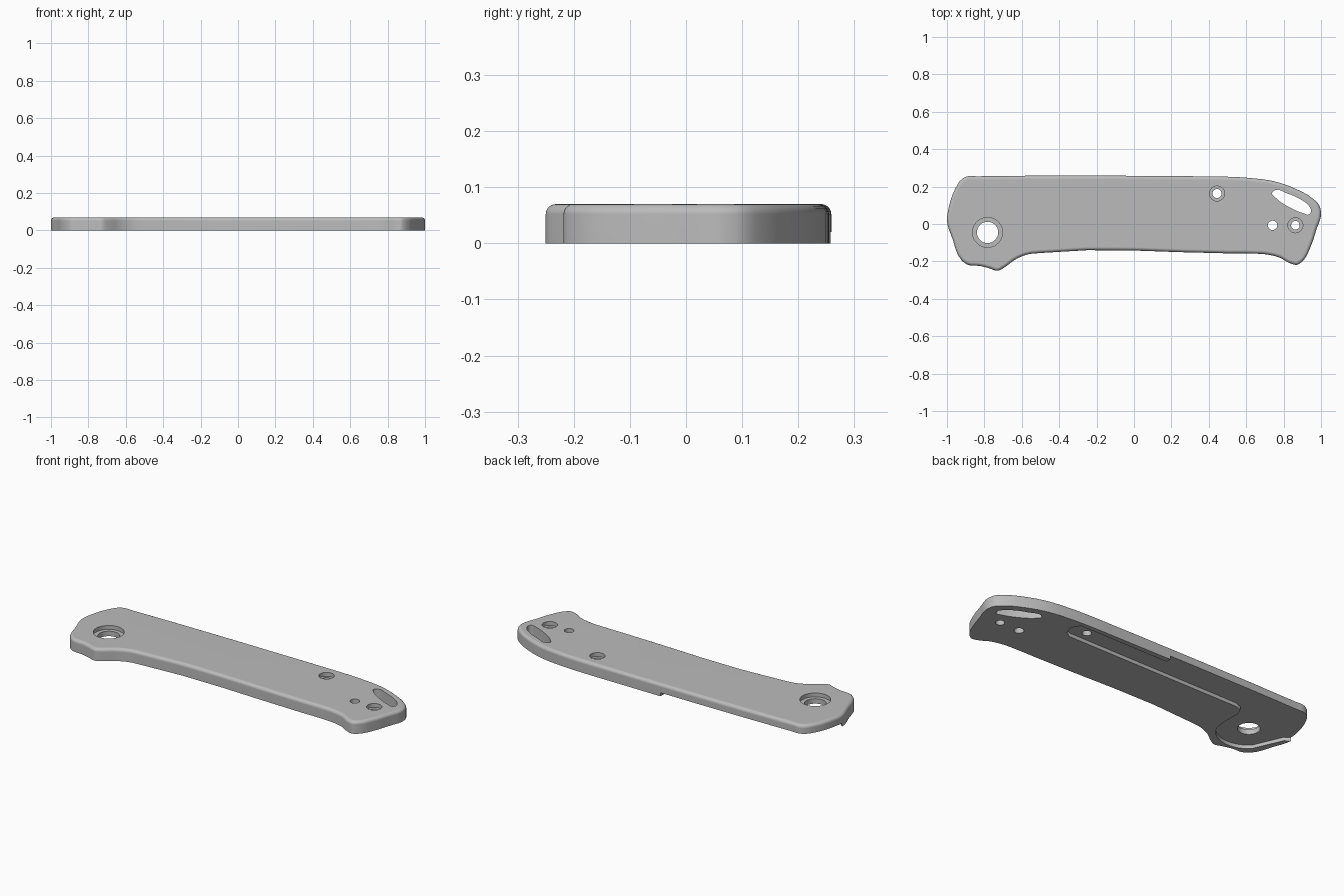
import bpy, bmesh, math
from mathutils import Vector
from mathutils.geometry import interpolate_bezier

cube = bpy.data.objects.get("Cube")
if cube:
    bpy.data.objects.remove(cube, do_unlink=True)

HEIGHT = 0.07
POCKET = 0.02      # depth of the underside pocket
ROUND = 0.018      # rounding of the upper rim

grey = bpy.data.materials.new("satin grey")
grey.use_nodes = True
grey.diffuse_color = (0.5, 0.5, 0.5, 1)
grey.node_tree.nodes["Principled BSDF"].inputs["Base Color"].default_value = (0.5, 0.5, 0.5, 1)


def smooth_loop(points, steps=4):
    """Closed smooth curve through the given points."""
    pts = [Vector((x, y, 0)) for x, y in points]
    n = len(pts)
    tangents = []
    for i in range(n):
        a, b = pts[i] - pts[i - 1], pts[(i + 1) % n] - pts[i]
        tangents.append((a / a.length_squared + b / b.length_squared).normalized())
    loop = []
    for i in range(n):
        p, q = pts[i], pts[(i + 1) % n]
        h = (q - p).length / 3
        loop += interpolate_bezier(p, p + tangents[i] * h, q - tangents[(i + 1) % n] * h, q, steps + 1)[:-1]
    return loop


def circle(x, y, r, sides=40):
    return [Vector((x + r * math.cos(t), y + r * math.sin(t), 0))
            for t in (2 * math.pi * i / sides for i in range(sides))]


def slab(name, loop, low, high, rounding=0):
    """Extrude a closed loop between two heights, optionally rounding the top rim."""
    bm = bmesh.new()
    base = bm.faces.new([bm.verts.new((p.x, p.y, low)) for p in loop])
    made = bmesh.ops.extrude_face_region(bm, geom=[base], use_keep_orig=True)["geom"]
    bmesh.ops.translate(bm, vec=(0, 0, high - low),
                        verts=[v for v in made if isinstance(v, bmesh.types.BMVert)])
    bmesh.ops.recalc_face_normals(bm, faces=bm.faces)
    if rounding:
        rim = [e for e in bm.edges if all(v.co.z > (low + high) / 2 for v in e.verts)]
        bmesh.ops.bevel(bm, geom=rim, offset=rounding, segments=5, profile=0.5, affect='EDGES')
    mesh = bpy.data.meshes.new(name)
    bm.to_mesh(mesh)
    bm.free()
    mesh.materials.append(grey)
    obj = bpy.data.objects.new(name, mesh)
    bpy.context.collection.objects.link(obj)
    return obj


def cut(target, name, loop, low, high):
    """Subtract an extruded loop from the target."""
    cutter = slab(name, loop, low, high)
    cutter.hide_render = True
    mod = target.modifiers.new(name, 'BOOLEAN')
    mod.operation, mod.solver, mod.object = 'DIFFERENCE', 'EXACT', cutter
    bpy.context.view_layer.objects.active = target
    bpy.ops.object.modifier_apply(modifier=name)
    bpy.data.objects.remove(cutter, do_unlink=True)


# Handle plate outline, from the rear left corner clockwise
outline = [
    (-.895, .254), (-.84, .255), (.35, .255), (.45, .254), (.62, .246), (.75, .228),
    (.86, .19), (.95, .14), (.99, .10), (1, .06), (.975, -.03), (.945, -.12),
    (.90, -.20), (.872, -.218), (.835, -.21), (.78, -.18), (.71, -.163), (.62, -.158),
    (.5, -.157), (-.5, -.155), (-.57, -.163), (-.635, -.19), (-.69, -.23), (-.73, -.25),
    (-.77, -.238), (-.82, -.225), (-.895, -.215), (-.925, -.19), (-.97, -.08),
    (-1, .02), (-.99, .09), (-.96, .18), (-.92, .24)]
plate = slab("handle_plate", smooth_loop(outline), 0, HEIGHT, ROUND)

# Underside pocket, open to the rear edge and the left end
arm = [(-.02, .4), (-.02, .228), (.53, .228), (.555, .205), (.56, .17), (.545, .13),
       (.51, .11), (-.57, .11), (-.61, .095), (-.625, .06), (-.625, -.06)]
arc = [(-.783 + .165 * math.cos(t), -.045 + .165 * math.sin(t))
       for t in (math.radians(a) for a in range(-25, -136, -10))]
pocket = arm + arc + [(-.97, .0), (-1.1, .1), (-1.1, .4)]
cut(plate, "pocket", [Vector((x, y, 0)) for x, y in pocket], -.1, POCKET)

# Screw holes: centre, through radius, counterbore radius
for x, y, inner, outer in [(-.783, -.045, .057, .08), (.444, .163, .024, .04),
                           (.863, -.007, .023, .04), (.741, -.007, .025, 0)]:
    cut(plate, "hole", circle(x, y, inner), -.1, .2)
    if outer:
        cut(plate, "counterbore", circle(x, y, outer), HEIGHT - .022, .2)

# Curved lanyard slot
slot = [(.738, .165), (.755, .181), (.82, .163), (.89, .132), (.935, .097), (.947, .065),
        (.935, .05), (.91, .056), (.83, .09), (.755, .143)]
cut(plate, "slot", smooth_loop(slot), -.1, .2)

# Smooth rounded rims while keeping the machined edges crisp
bpy.ops.object.select_all(action='DESELECT')
plate.select_set(True)
bpy.context.view_layer.objects.active = plate
bpy.ops.object.shade_smooth_by_angle(angle=math.radians(35))
weighted = plate.modifiers.new("weighted_normals", 'WEIGHTED_NORMAL')
weighted.keep_sharp = True
